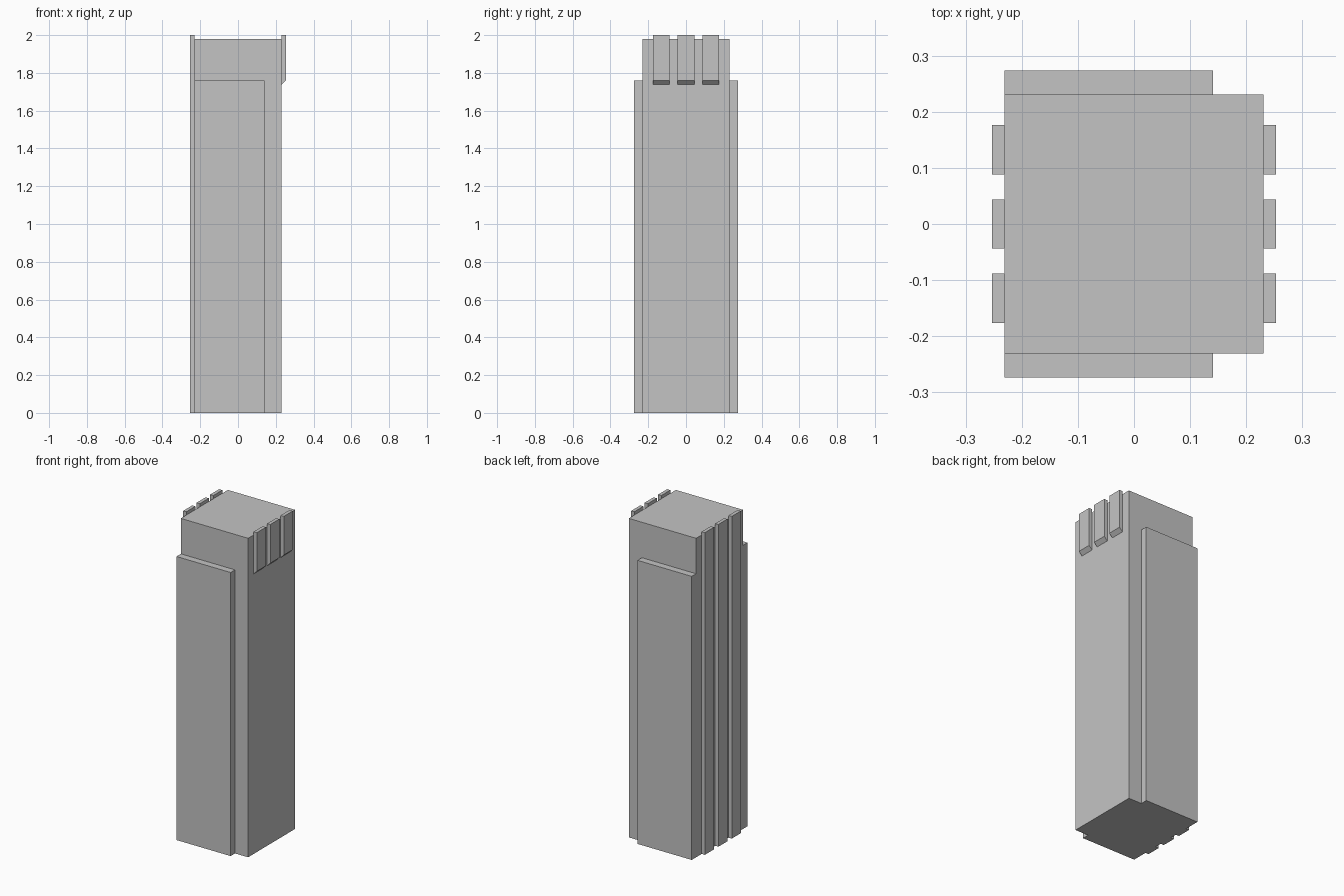
import bpy
import bmesh

cube = bpy.data.objects.get("Cube")
if cube:
    bpy.data.objects.remove(cube, do_unlink=True)

# Single concrete grey
grey = bpy.data.materials.new("concrete_grey")
grey.use_nodes = True
colour = (0.55, 0.55, 0.55, 1)
grey.diffuse_color = colour
grey.node_tree.nodes["Principled BSDF"].inputs["Base Color"].default_value = colour


def prism(name, profile, y0, y1):
    """Extrude an x-z profile from y0 to y1."""
    bm = bmesh.new()
    face = bm.faces.new([bm.verts.new((x, y0, z)) for x, z in profile])
    ext = bmesh.ops.extrude_face_region(bm, geom=[face])
    verts = [v for v in ext["geom"] if isinstance(v, bmesh.types.BMVert)]
    bmesh.ops.translate(bm, verts=verts, vec=(0, y1 - y0, 0))
    bmesh.ops.recalc_face_normals(bm, faces=bm.faces[:])
    mesh = bpy.data.meshes.new(name)
    bm.to_mesh(mesh)
    bm.free()
    mesh.materials.append(grey)
    obj = bpy.data.objects.new(name, mesh)
    bpy.context.collection.objects.link(obj)
    return obj


def rect(x0, x1, z0, z1):
    return [(x0, z0), (x1, z0), (x1, z1), (x0, z1)]


HALF = 0.231      # half width of the tower
FIN = 0.253       # outer face of the fins
SLAB = 0.274      # outer face of the side slabs

# Main tower block
prism("tower", rect(-HALF, HALF, 0, 1.98), -HALF, HALF)

# Raised slabs on the front and back
slab = rect(-HALF, 0.141, 0, 1.76)
prism("front_slab", slab, -SLAB, -HALF)
prism("back_slab", slab, HALF, SLAB)

# Three full-height fins on one side, three short bevelled fins on the other
short_fin = [(HALF, 1.738), (FIN, 1.76), (FIN, 2), (HALF, 2)]
for i, y in enumerate((-0.132, 0, 0.132), 1):
    prism(f"tall_fin_{i}", rect(-FIN, -HALF, 0, 2), y - 0.044, y + 0.044)
    prism(f"short_fin_{i}", short_fin, y - 0.044, y + 0.044)
